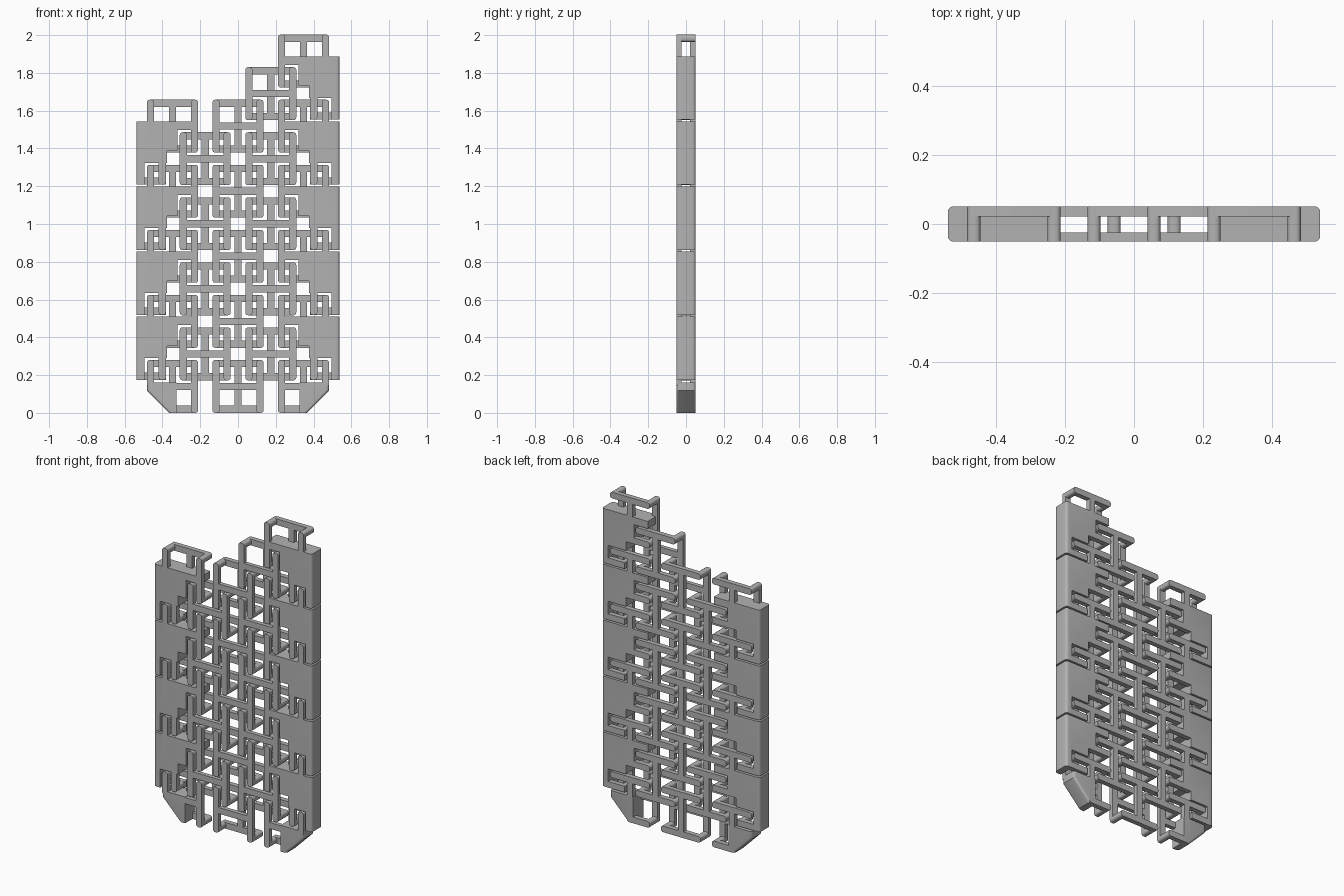
import bpy, bmesh
from mathutils import Vector

cube = bpy.data.objects.get("Cube")
if cube:
    bpy.data.objects.remove(cube, do_unlink=True)

grey = bpy.data.materials.new("plain_grey")
grey.use_nodes = True
COLOUR = (0.45, 0.45, 0.45, 1)
grey.diffuse_color = COLOUR
grey.node_tree.nodes["Principled BSDF"].inputs["Base Color"].default_value = COLOUR

D = 0.051                  # half depth
FRONT = (-D, -0.025)       # depth range of the front bars
BACK = (0.021, D)          # depth range of the back bars
FULL = (-D, D)
W, H, T = 0.135, 0.14, 0.038   # link half width, half height, bar width
PITCH, STEP = 0.3445, 0.1735   # row spacing, column spacing


def extrude(bm, outline, depth):
    """Extrude an x-z outline along y; returns the new edges."""
    verts = [bm.verts.new((x, depth[0], z)) for x, z in outline]
    face = bm.faces.new(verts)
    res = bmesh.ops.extrude_face_region(bm, geom=[face])
    new = [v for v in res["geom"] if isinstance(v, bmesh.types.BMVert)]
    bmesh.ops.translate(bm, verts=new, vec=(0, depth[1] - depth[0], 0))
    return list({e for v in verts + new for e in v.link_edges})


def bevel(bm, edges, size):
    bmesh.ops.bevel(bm, geom=edges, offset=size, segments=4, profile=0.5, affect='EDGES')


def bar(bm, x, z, depth, rounding=0.0):
    """Straight bar; rounding softens the edges running front to back."""
    edges = extrude(bm, [(x[0], z[0]), (x[1], z[0]), (x[1], z[1]), (x[0], z[1])], depth)
    if rounding:
        along = Vector((0, 1, 0))
        bevel(bm, [e for e in edges
                   if abs((e.verts[0].co - e.verts[1].co).normalized().dot(along)) > 0.9], rounding)


def finish(bm, name):
    bmesh.ops.recalc_face_normals(bm, faces=bm.faces)
    mesh = bpy.data.meshes.new(name)
    bm.to_mesh(mesh)
    bm.free()
    mesh.materials.append(grey)
    return mesh


def place(mesh, name, x, z, side=1):
    ob = bpy.data.objects.new(name, mesh)
    ob.location = (x, 0, z)
    ob.scale.x = side
    bpy.context.collection.objects.link(ob)
    return ob


def add_link(bm, cx=0.0, cut_corner=False):
    """Upright H in front, I on its feet at the back, joined at the corners."""
    r = 0.014
    for sx in (-1, 1):
        xs = sorted((cx + sx * W, cx + sx * (W - T)))
        cut = cut_corner and sx > 0
        bar(bm, xs, (0 if cut else -H, H), FRONT, r)
        for sz in (-1, 1):
            if not (cut and sz < 0):
                bar(bm, xs, sorted((sz * H, sz * (H - T))), FULL, r)
    bar(bm, (cx - W + T / 2, cx + W - T / 2), (-T / 2, T / 2), FRONT)
    bar(bm, (cx - T / 2, cx + T / 2), (-H + T / 2, H - T / 2), BACK)
    bar(bm, (cx - W, cx + W), (H - T, H), BACK, r)
    bar(bm, (cx - W, cx + (0.02 if cut_corner else W)), (-H, -H + T), BACK, r)


# Plain link
bm = bmesh.new()
add_link(bm)
link = finish(bm, "link")

# Edge panel: a link merged with a solid plate that hooks over the row below
bm = bmesh.new()
X = 2 * STEP
add_link(bm, X)
OUT = 0.538
edges = extrude(bm, [(0.225, 0.025), (OUT, 0.025), (OUT, -0.31), (0.495, -0.31),
                     (0.495, -0.195), (0.375, -0.195), (0.375, -0.13), (0.32, -0.13),
                     (0.32, -0.02), (0.225, -0.02)], FULL)
bevel(bm, [e for e in edges if all(v.co.x > OUT - 0.001 for v in e.verts)
           and abs(e.verts[0].co.z - e.verts[1].co.z) > 0.1], 0.016)
hook = (0.382, 0.42)
bar(bm, hook, (-0.31, -0.17), FRONT, 0.014)          # hook leg
bar(bm, hook, (-0.31, -0.31 + T), FULL, 0.014)       # hook connector
bar(bm, (hook[0], 0.515), (-0.31, -0.31 + T), BACK)  # hook back bar
panel = finish(bm, "edge_panel")

# Bottom corner: a link with a solid sloping corner
bm = bmesh.new()
add_link(bm, X, cut_corner=True)
R = X + W
edges = extrude(bm, [(0.325, -H), (0.365, -H), (R, -0.022), (R, 0.022), (0.325, 0.022)], FULL)
bevel(bm, [e for e in edges if abs(e.verts[0].co.y - e.verts[1].co.y) < 0.001
           and min(v.co.x for v in e.verts) > 0.36], 0.014)
corner = finish(bm, "bottom_corner")

# Middle column and the two staggered columns
parts = []
for name, x, z, count in (("middle_link", 0, H, 5),
                          ("right_link", -STEP, H + PITCH / 2, 4),
                          ("left_link", STEP, H + PITCH / 2, 5)):
    for k in range(count):
        parts.append(place(link, f"{name}_{k + 1}", x, z + k * PITCH))

# Both edges; the left one is a row taller
for side, name, count in ((1, "left", 5), (-1, "right", 4)):
    parts.append(place(corner, name + "_bottom_corner", 0, H, side))
    for k in range(1, count + 1):
        parts.append(place(panel, f"{name}_edge_panel_{k}", 0, H + k * PITCH, side))

# Smooth the rounded bars, keep the flat sides crisp
for mesh in (link, panel, corner):
    mesh.shade_smooth()
    mesh.set_sharp_from_angle(angle=0.6)
